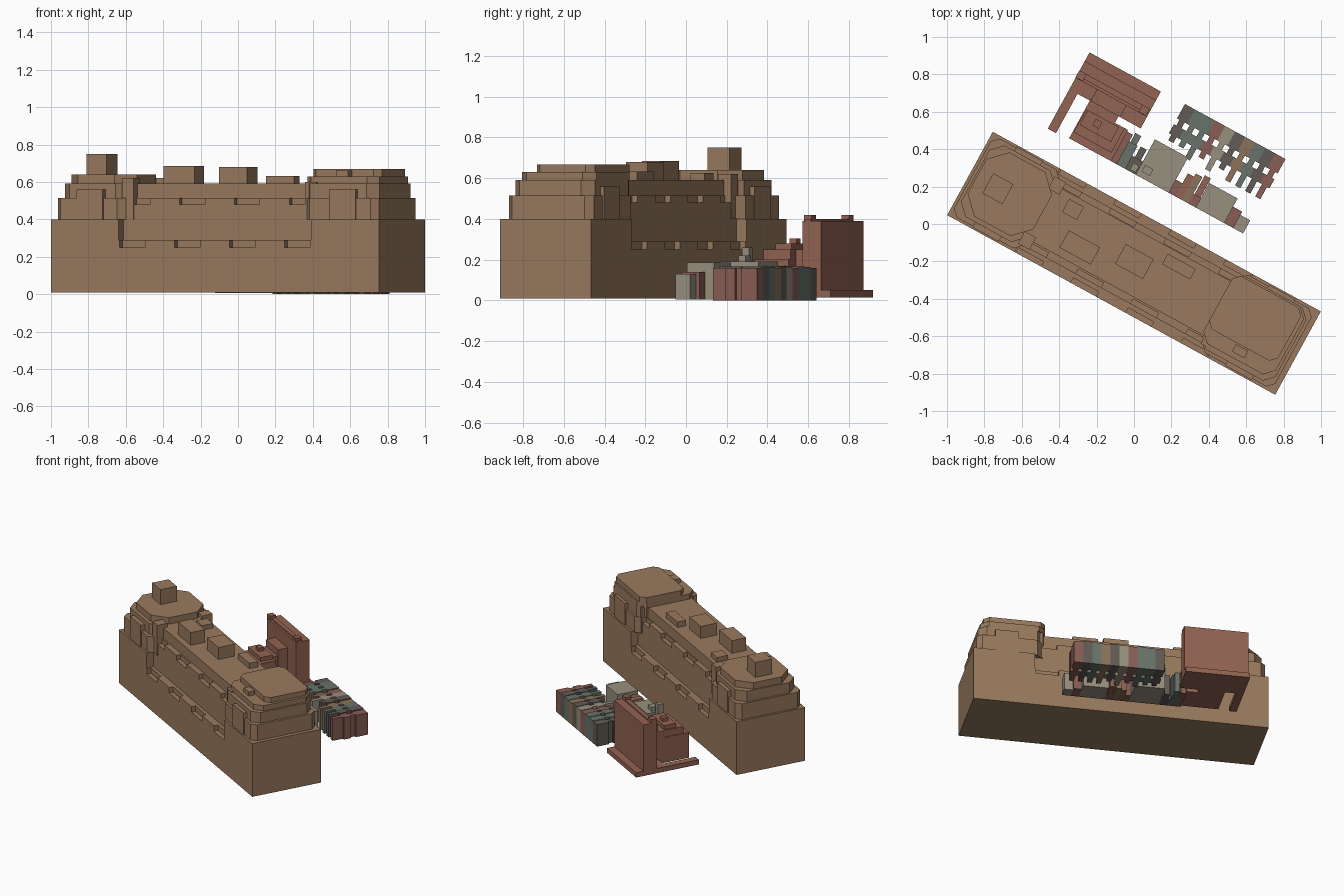
import bpy, bmesh, math
from mathutils import Vector

# Shared street axis: local (u, v) is turned and shifted into world x, y
C, S, Y0 = 0.877, 0.480, -0.21


def material(name, rgb):
    m = bpy.data.materials.new(name)
    m.diffuse_color = (*rgb, 1)
    return m


TAN = material("tan_stone", (0.32, 0.195, 0.112))
RED = material("red_brick", (0.29, 0.125, 0.085))
ROSE = material("rose_brick", (0.25, 0.11, 0.09))
PALE = material("pale_grey", (0.31, 0.28, 0.21))
GREEN = material("green_grey", (0.14, 0.17, 0.145))
DARK = material("dark_grey", (0.12, 0.105, 0.09))
OCHRE = material("ochre_brick", (0.26, 0.17, 0.10))


def prism(name, pts, z0, z1, mat):
    """Extrude a local outline between two heights."""
    bm = bmesh.new()
    low = [bm.verts.new((C * u + S * v, Y0 - S * u + C * v, z0)) for u, v in pts]
    face = bm.faces.new(low)
    ext = bmesh.ops.extrude_face_region(bm, geom=[face])
    for v in ext["geom"]:
        if isinstance(v, bmesh.types.BMVert):
            v.co.z = z1
    bmesh.ops.recalc_face_normals(bm, faces=bm.faces)
    me = bpy.data.meshes.new(name)
    bm.to_mesh(me)
    bm.free()
    me.materials.append(mat)
    ob = bpy.data.objects.new(name, me)
    bpy.context.collection.objects.link(ob)
    return ob


def box(name, u0, u1, v0, v1, z0, z1, mat):
    return prism(name, [(u0, v0), (u1, v0), (u1, v1), (u0, v1)], z0, z1, mat)


def chamfer(u0, u1, v0, v1, c):
    """Octagonal outline: a rectangle with its corners cut off."""
    return [(u0 + c, v0), (u1 - c, v0), (u1, v0 + c), (u1, v1 - c),
            (u1 - c, v1), (u0 + c, v1), (u0, v1 - c), (u0, v0 + c)]


def comb(u0, u1, v, depth):
    """Long outline with shallow notches along both long edges."""
    edge = [(u0, -v)]
    for n in (-0.505, -0.17, 0.165, 0.5):
        a, b = n - 0.077, n + 0.077
        edge += [(a, -v), (a, -v + depth), (b, -v + depth), (b, -v)]
    edge.append((u1, -v))
    return edge + [(u, -w) for u, w in reversed(edge)]


# Large apartment block: base, stepped middle wall and end pavilions
box("main_base", -1, 1, -0.254, 0.254, 0.01, 0.25, TAN)
prism("main_lower_ledge", comb(-0.59, 0.585, 0.254, 0.03), 0.25, 0.29, TAN)
box("main_middle_wall", -0.6, 0.6, -0.2, 0.2, 0.25, 0.48, TAN)
prism("main_upper_ledge", comb(-0.6, 0.6, 0.2, 0.03), 0.48, 0.515, TAN)
box("main_top_storey", -0.66, 0.62, -0.16, 0.165, 0.48, 0.592, TAN)
box("left_end_block", -1, -0.59, -0.254, 0.254, 0.25, 0.4, TAN)
box("right_end_block", 0.585, 1, -0.254, 0.254, 0.25, 0.4, TAN)

# Stepped octagonal tiers over both ends
TIERS = [
    ("left", (-0.985, -0.57, -0.24, 0.24, 0.035), 0.4, 0.515),
    ("left", (-0.97, -0.57, -0.215, 0.22, 0.06), 0.515, 0.592),
    ("left", (-0.96, -0.56, -0.19, 0.2, 0.09), 0.592, 0.64),
    ("right", (0.53, 0.972, -0.238, 0.238, 0.035), 0.4, 0.515),
    ("right", (0.51, 0.955, -0.22, 0.225, 0.05), 0.515, 0.592),
    ("right", (0.5, 0.94, -0.19, 0.225, 0.05), 0.592, 0.63),
    ("right", (0.5, 0.92, -0.11, 0.215, 0.035), 0.63, 0.668),
]
for i, (side, dims, z0, z1) in enumerate(TIERS):
    prism(f"{side}_tier_{i}", chamfer(*dims), z0, z1, TAN)

# Bay stubs where the end tiers meet the middle wall
for sv in (-1, 1):
    for u, z in ((-0.56, 0.62), (0.555, 0.6)):
        v = sorted((sv * 0.13, sv * 0.205))
        box("tier_bay", u - 0.035, u + 0.035, *v, 0.4, z, TAN)
    for u in (-0.77, 0.77):
        v = sorted((sv * 0.2, sv * 0.246))
        box("end_bay", u - 0.08, u + 0.08, *v, 0.4, 0.56, TAN)

# Roof boxes: centre u, v, width, depth, top
for u, v, w, d, z in [(-0.83, 0, 0.122, 0.122, 0.75), (-0.295, -0.065, 0.19, 0.105, 0.685),
                      (-0.003, 0.009, 0.17, 0.12, 0.68), (0.219, 0.1, 0.17, 0.063, 0.632),
                      (-0.424, 0.096, 0.09, 0.08, 0.625), (0.723, -0.14, 0.075, 0.045, 0.66)]:
    box("roof_box", u - w / 2, u + w / 2, v - d / 2, v + d / 2, 0.58, z, TAN)

# Red brick building: low plinth, side arm, tall slab and stepped wing
box("red_plinth", -0.75, -0.315, 0.65, 0.875, 0.015, 0.05, RED)
box("red_side_arm", -0.75, -0.7, 0.41, 0.65, 0.015, 0.05, RED)
box("red_tall_slab", -0.75, -0.315, 0.72, 0.822, 0.05, 0.39, RED)
box("red_slab_step", -0.62, -0.44, 0.65, 0.72, 0.05, 0.3, RED)
box("red_roof_parapet", -0.75, -0.315, 0.735, 0.765, 0.39, 0.4, RED)
for u in (-0.73, -0.345):
    box("red_roof_turret", u - 0.022, u + 0.022, 0.722, 0.765, 0.39, 0.418, RED)
box("red_wing", -0.625, -0.37, 0.42, 0.61, 0.015, 0.2, RED)
box("red_wing_link", -0.625, -0.45, 0.6, 0.66, 0.015, 0.25, RED)
box("red_wing_upper", -0.62, -0.39, 0.46, 0.61, 0.2, 0.25, RED)
box("red_wing_top", -0.61, -0.42, 0.51, 0.6, 0.25, 0.28, RED)
box("red_wing_chimney", -0.55, -0.51, 0.54, 0.58, 0.28, 0.305, RED)

# Front street row: u0, u1, back depth v, height, material
FRONT = [(-0.37, -0.335, 0.6, 0.17, ROSE), (-0.335, -0.285, 0.56, 0.16, GREEN),
         (-0.285, -0.22, 0.5, 0.17, DARK), (-0.22, -0.018, 0.635, 0.19, PALE),
         (-0.018, 0.022, 0.5, 0.16, ROSE), (0.022, 0.06, 0.56, 0.16, RED),
         (0.06, 0.1, 0.58, 0.165, OCHRE), (0.1, 0.146, 0.48, 0.16, ROSE),
         (0.146, 0.32, 0.57, 0.185, PALE), (0.32, 0.375, 0.52, 0.14, ROSE),
         (0.375, 0.435, 0.5, 0.13, PALE)]
for i, (u0, u1, v1, z, mat) in enumerate(FRONT):
    box(f"front_row_house_{i}", u0, u1, 0.42, v1, 0.005, z, mat)
for u, v, z, mat in [(-0.31, 0.58, 0.15, GREEN), (-0.25, 0.53, 0.15, DARK), (0.125, 0.56, 0.14, RED)]:
    box("rear_extension", u - 0.018, u + 0.018, v - 0.09, v + 0.035, 0.005, z, mat)
box("grey_roof_house", -0.26, -0.225, 0.43, 0.47, 0.17, 0.26, PALE)
box("grey_roof_stair", -0.2, -0.15, 0.45, 0.49, 0.19, 0.22, PALE)

# Back street row: narrow houses with light wells between them
BACK = [DARK, GREEN, GREEN, ROSE, PALE, DARK, OCHRE, GREEN, DARK, ROSE]
W = 0.0613
for i, mat in enumerate(BACK):
    a = -0.17 + i * W
    b, n = a + W, 0.015
    tail = 0.665 if i in (0, 1, 3, 5) else 0.625
    half = [(b, 0.878), (b, 0.79), (b - n, 0.79), (b - n, 0.755), (b, 0.755),
            (b, 0.7), (b - n, 0.7), (b - n, tail)]
    outline = half + [(a + b - u, v) for u, v in reversed(half)]
    prism(f"back_row_house_{i}", outline, 0, 0.16 + 0.003 * (i % 3), mat)
